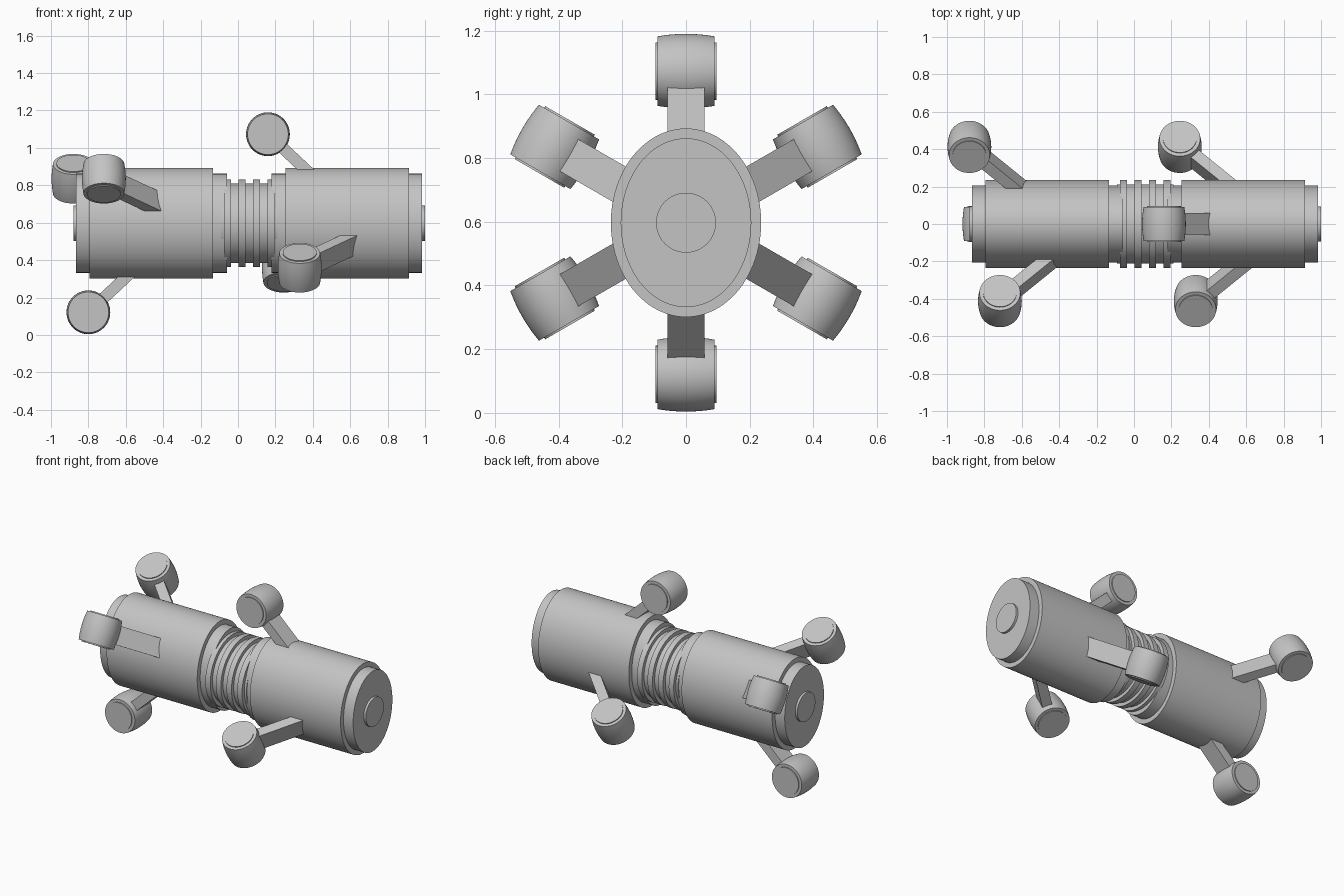
import bpy, bmesh
from math import cos, sin, pi, radians
from mathutils import Matrix, Vector

cube = bpy.data.objects.get("Cube")
if cube:
    bpy.data.objects.remove(cube, do_unlink=True)

# One plain grey for everything
grey = bpy.data.materials.new("plain_grey")
grey.use_nodes = True
colour = (0.55, 0.55, 0.55, 1)
grey.diffuse_color = colour
grey.node_tree.nodes["Principled BSDF"].inputs["Base Color"].default_value = colour

CENTRE = Vector((0.06, 0, 0.597))   # middle of the body axis
WHEEL_ORBIT = 0.476                 # wheel distance from the axis
LEAN = 1.07                         # arm run along the body per unit of height


def finish(name, bm, matrix):
    bmesh.ops.recalc_face_normals(bm, faces=bm.faces)
    mesh = bpy.data.meshes.new(name)
    bm.to_mesh(mesh)
    bm.free()
    mesh.materials.append(grey)
    mesh.shade_smooth()
    mesh.set_sharp_from_angle(angle=radians(30))
    obj = bpy.data.objects.new(name, mesh)
    obj.matrix_world = matrix
    bpy.context.collection.objects.link(obj)
    return obj


def lathe(name, profile, matrix, sides=64):
    """Closed turned solid along local x; profile holds (x, y radius, z radius)."""
    bm = bmesh.new()
    rings = [[bm.verts.new((x, ry * cos(2 * pi * i / sides), rz * sin(2 * pi * i / sides)))
              for i in range(sides)] for x, ry, rz in profile]
    for a, b in zip(rings, rings[1:]):
        for i in range(sides):
            j = (i + 1) % sides
            bm.faces.new((a[i], a[j], b[j], b[i]))
    bm.faces.new(rings[0])
    bm.faces.new(rings[-1])
    return finish(name, bm, matrix)


def frame(x_axis, y_axis, z_axis, origin):
    m = Matrix((x_axis, y_axis, z_axis)).transposed().to_4x4()
    m.translation = origin
    return m


# Two oval body halves with stepped ends and a round end boss
STEP, MAIN, BOSS = (0.205, 0.265), (0.236, 0.296), (0.094, 0.094)
half = [(0.12, *STEP), (0.193, *STEP), (0.193, *MAIN), (0.855, *MAIN),
        (0.855, *STEP), (0.925, *STEP), (0.925, *BOSS), (0.94, *BOSS)]
for side, sign in (("left", 1), ("right", -1)):
    lathe(side + "_body", [(sign * x, ry, rz) for x, ry, rz in half],
          Matrix.Translation(CENTRE), 96)

# Ribbed flexible joint between the halves
ribs = [(-0.15, 0.212, 0.212)]
for k in range(4):
    mid = (k - 1.5) * 0.0775
    for dx, r in ((-0.018, 0.212), (-0.018, 0.235), (0.018, 0.235), (0.018, 0.212)):
        ribs.append((mid + dx, r, r))
ribs.append((0.15, 0.212, 0.212))
lathe("flexible_joint", ribs, Matrix.Translation(CENTRE), 96)

# Barrel-shaped wheel with a thin hub plate on each side
tyre = [(0.09 * t, 0.117 - 0.008 * t * t, 0.117 - 0.008 * t * t)
        for t in (k / 4 for k in range(-4, 5))]
wheel = [(-0.096, 0.09, 0.09), (-0.09, 0.09, 0.09), *tyre,
         (0.09, 0.09, 0.09), (0.096, 0.09, 0.09)]

# Six slanted arms with wheels: angle around the axis and wheel x
legs = {"top": (90, 0.16), "lower_back": (-30, 0.245), "lower_front": (210, 0.33),
        "bottom": (-90, -0.80), "upper_back": (30, -0.88), "upper_front": (150, -0.717)}
X = Vector((1, 0, 0))
for name, (angle, x) in legs.items():
    a = radians(angle)
    out = Vector((0, cos(a), sin(a)))
    tangent = Vector((0, -sin(a), cos(a)))
    hub = Vector((x, 0, CENTRE.z)) + out * WHEEL_ORBIT
    lathe(name + "_wheel", wheel, frame(tangent, out, -X, hub))

    inward = LEAN * X - out
    along = inward.normalized()
    bm = bmesh.new()
    bmesh.ops.create_cube(bm, size=1)
    bmesh.ops.scale(bm, vec=(inward.length * 0.32, 0.116, 0.062), verts=bm.verts)
    finish(name + "_arm", bm, frame(along, tangent, along.cross(tangent), hub + inward * 0.16))
